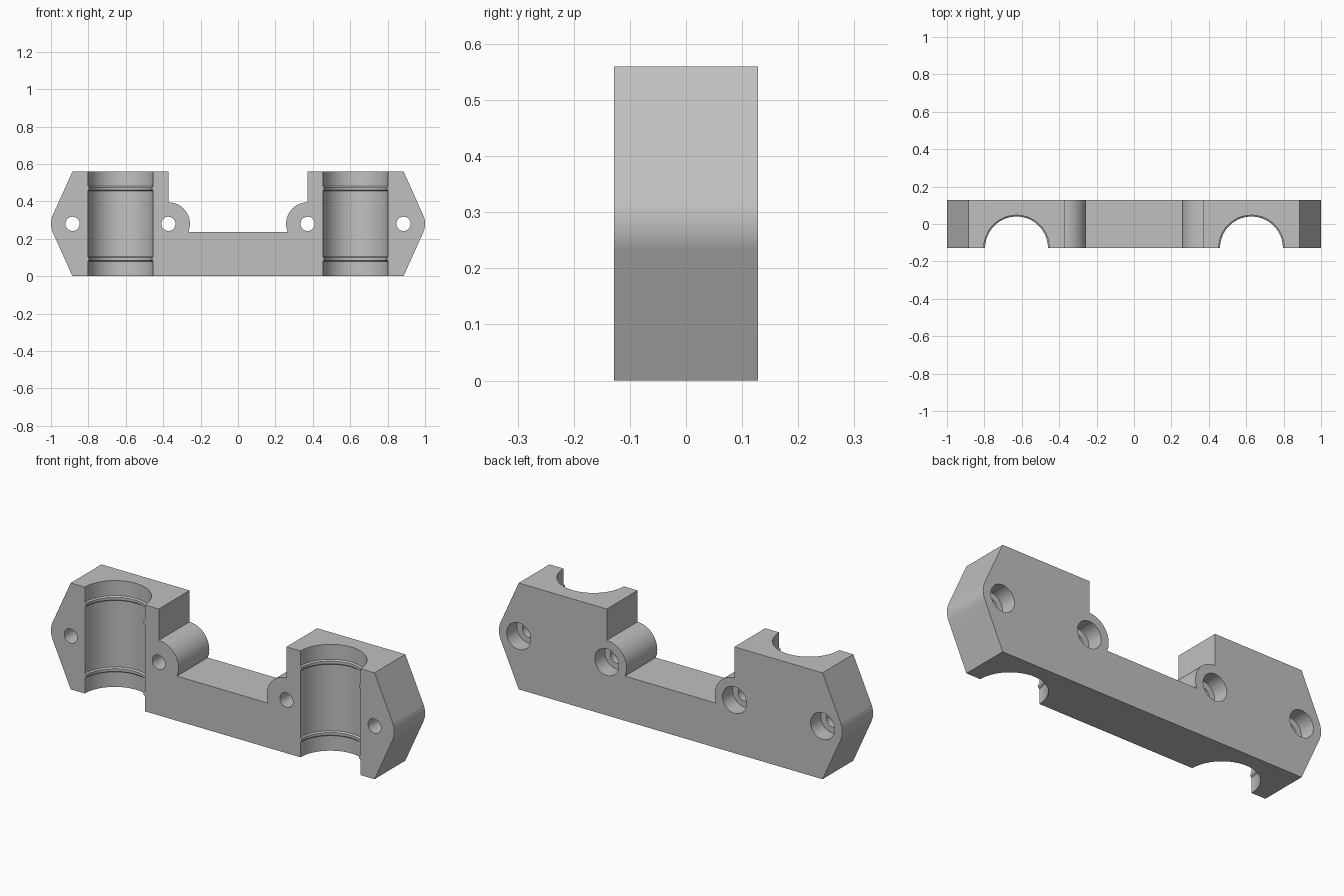
import bpy
import bmesh
from math import sin, cos, pi, acos, asin, radians
from mathutils import Matrix

if "Cube" in bpy.data.objects:
    bpy.data.objects.remove(bpy.data.objects["Cube"], do_unlink=True)

HALF_DEPTH = 0.128
HEIGHT = 0.56
MID = HEIGHT / 2
OUTER_X, INNER_X, BORE_X = 0.885, 0.372, 0.628
LUG_R, FLOOR = 0.115, 0.235
BORE_R, RIDGE_R = 0.175, 0.168

grey = bpy.data.materials.new("light_grey")
grey.use_nodes = True
colour = (0.53, 0.53, 0.53, 1)
grey.diffuse_color = colour
grey.node_tree.nodes["Principled BSDF"].inputs["Base Color"].default_value = colour


def make_object(name, bm):
    bmesh.ops.recalc_face_normals(bm, faces=bm.faces)
    mesh = bpy.data.meshes.new(name)
    bm.to_mesh(mesh)
    bm.free()
    mesh.materials.append(grey)
    obj = bpy.data.objects.new(name, mesh)
    bpy.context.collection.objects.link(obj)
    return obj


def arc(cx, cz, r, start, end, steps):
    angles = [start + (end - start) * i / steps for i in range(steps + 1)]
    return [(cx + r * cos(a), cz + r * sin(a)) for a in angles]


def lathe(name, profile, matrix, segments=64):
    """Closed solid of revolution from (radius, height) pairs."""
    bm = bmesh.new()
    rings = []
    for r, h in profile:
        ring = []
        for i in range(segments):
            a = 2 * pi * (i + 0.5) / segments
            ring.append(bm.verts.new(matrix @ Matrix.Translation((r * cos(a), r * sin(a), h)).translation))
        rings.append(ring)
    for low, high in zip(rings, rings[1:]):
        for i in range(segments):
            j = (i + 1) % segments
            bm.faces.new((low[i], low[j], high[j], high[i]))
    bm.faces.new(rings[0])
    bm.faces.new(rings[-1])
    return make_object(name, bm)


# Outline of the right half: pointed rounded end, raised block, round lug, low bridge
tangent = pi / 2 - acos(LUG_R / MID)
half = [(OUTER_X, 0)]
half += arc(OUTER_X, MID, LUG_R, -tangent, tangent, 12)
half += [(OUTER_X, HEIGHT), (INNER_X, HEIGHT)]
half += arc(INNER_X, MID, LUG_R, pi / 2, pi + asin((MID - FLOOR) / LUG_R), 24)
outline = half + [(-x, z) for x, z in reversed(half)]

bm = bmesh.new()
face = bm.faces.new([bm.verts.new((x, -HALF_DEPTH, z)) for x, z in outline])
extruded = bmesh.ops.extrude_face_region(bm, geom=[face])["geom"]
back = [v for v in extruded if isinstance(v, bmesh.types.BMVert)]
bmesh.ops.translate(bm, verts=back, vec=(0, 2 * HALF_DEPTH, 0))
body = make_object("bearing_bracket", bm)

# Half-round bearing seats with two small retaining ridges
bore = [(BORE_R, -0.05)]
for z in (0.092, HEIGHT - 0.092):
    bore += [(BORE_R, z - 0.013), (RIDGE_R, z - 0.007),
             (RIDGE_R, z + 0.007), (BORE_R, z + 0.013)]
bore.append((BORE_R, HEIGHT + 0.05))

# Bolt holes, counterbored from the back
bolt = [(0.038, -0.2), (0.038, HALF_DEPTH - 0.085),
        (0.07, HALF_DEPTH - 0.085), (0.07, 0.2)]

cutters = []
for side in (-1, 1):
    cutters.append(lathe("seat_cutter", bore, Matrix.Translation((side * BORE_X, -HALF_DEPTH, 0))))
    for x in (OUTER_X, INNER_X):
        place = Matrix.Translation((side * x, 0, MID)) @ Matrix.Rotation(-pi / 2, 4, "X")
        cutters.append(lathe("bolt_cutter", bolt, place, 40))

bpy.context.view_layer.objects.active = body
body.select_set(True)
for cutter in cutters:
    cutter.hide_render = True
    cut = body.modifiers.new("cut", "BOOLEAN")
    cut.operation = "DIFFERENCE"
    cut.solver = "EXACT"
    cut.object = cutter
    bpy.ops.object.modifier_apply(modifier=cut.name)
    bpy.data.objects.remove(cutter, do_unlink=True)

# Smooth round walls, crisp edges, flat large faces
bpy.ops.object.shade_smooth_by_angle(angle=radians(25))
weighted = body.modifiers.new("flat_faces", "WEIGHTED_NORMAL")
weighted.keep_sharp = True
